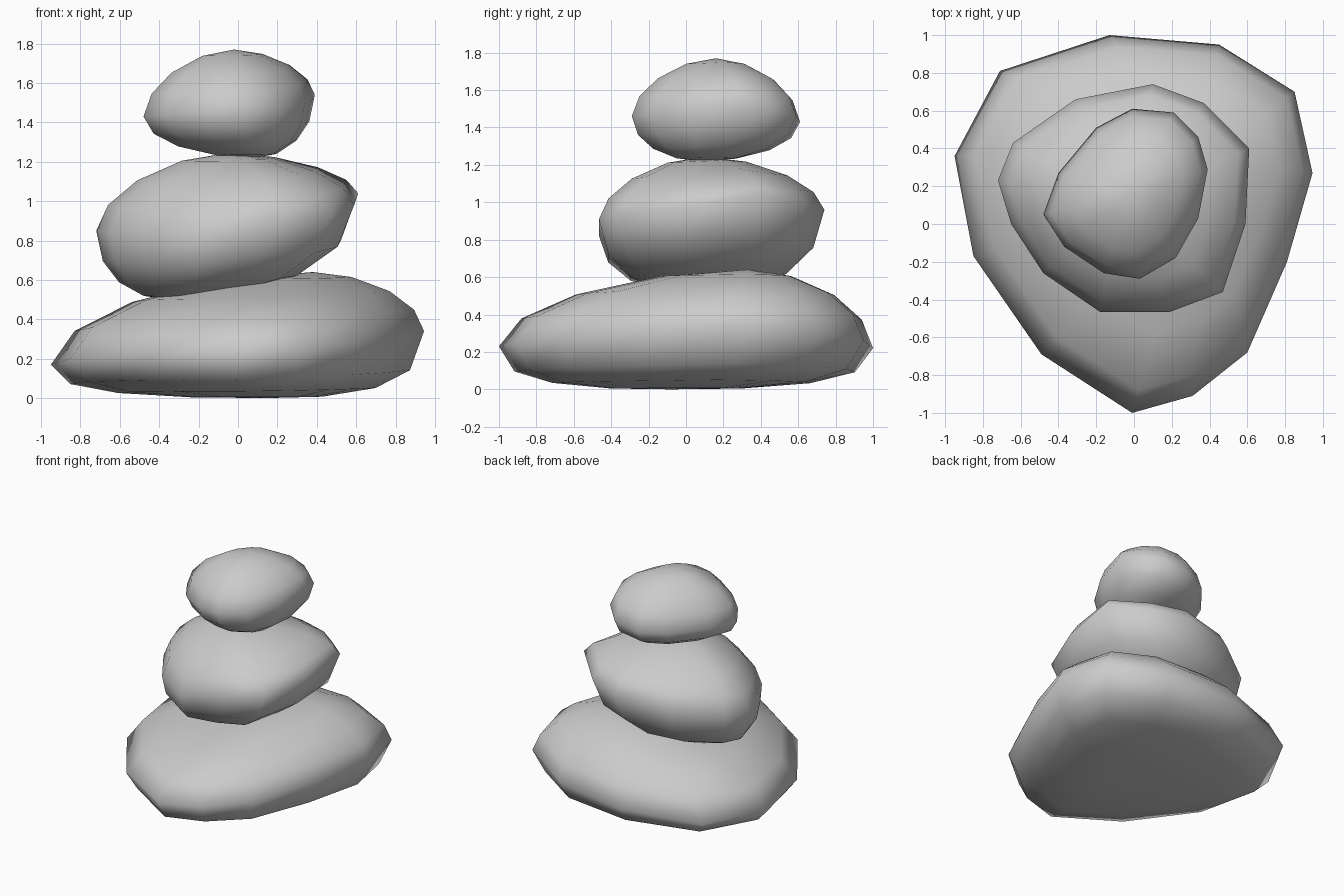
import bpy, bmesh
from mathutils import Vector

if "Cube" in bpy.data.objects:
    bpy.data.objects.remove(bpy.data.objects["Cube"])


def stone(name, rim, top, bottom, p_top=2.0, p_bottom=2.0):
    """Pebble: a widest rim, domed towards a top apex and a bottom apex."""
    bm = bmesh.new()
    rim_pts = [Vector(p) for p in rim]

    def ring(apex, s, p):
        f = (1 - s ** p) ** (1 / p)
        return [bm.verts.new((apex[0] + s * (v.x - apex[0]),
                              apex[1] + s * (v.y - apex[1]),
                              v.z + f * (apex[2] - v.z))) for v in rim_pts]

    steps = (0.91, 0.69, 0.35)
    rings = [ring(bottom, s, p_bottom) for s in reversed(steps)]
    rings.append([bm.verts.new(v) for v in rim_pts])
    rings += [ring(top, s, p_top) for s in steps]
    n = len(rim_pts)
    for a, b in zip(rings, rings[1:]):
        for i in range(n):
            j = (i + 1) % n
            bm.faces.new((a[i], a[j], b[j], b[i]))
    for apex, loop in ((bottom, rings[0]), (top, rings[-1])):
        tip = bm.verts.new(apex)
        for i in range(n):
            bm.faces.new((loop[i], loop[(i + 1) % n], tip))
    bmesh.ops.recalc_face_normals(bm, faces=bm.faces[:])
    for f in bm.faces:
        f.smooth = True
    mesh = bpy.data.meshes.new(name)
    bm.to_mesh(mesh)
    bm.free()
    obj = bpy.data.objects.new(name, mesh)
    bpy.context.collection.objects.link(obj)
    return obj


# Wide base stone
stone("bottom_stone",
      [(-0.95, 0.36, 0.17), (-0.85, -0.17, 0.20), (-0.49, -0.69, 0.22),
       (-0.01, -1.0, 0.23), (0.31, -0.91, 0.25), (0.60, -0.68, 0.28),
       (0.81, -0.20, 0.31), (0.945, 0.27, 0.34), (0.85, 0.70, 0.31),
       (0.45, 0.95, 0.26), (-0.13, 1.0, 0.22), (-0.71, 0.81, 0.18)],
      top=(0.38, 0.33, 0.64), bottom=(0.15, -0.08, 0.0),
      p_top=1.82, p_bottom=2.75)

# Tilted middle stone
stone("middle_stone",
      [(-0.72, 0.23, 0.85), (-0.65, 0.0, 0.84), (-0.48, -0.26, 0.82),
       (-0.18, -0.465, 0.82), (0.19, -0.465, 0.91), (0.47, -0.36, 0.93),
       (0.59, 0.0, 0.98), (0.61, 0.40, 1.04), (0.37, 0.64, 0.98),
       (0.10, 0.74, 0.96), (-0.31, 0.66, 0.92), (-0.64, 0.43, 0.88)],
      top=(-0.05, 0.10, 1.245), bottom=(-0.35, 0.08, 0.50),
      p_top=1.72, p_bottom=2.1)

# Small top stone
stone("top_stone",
      [(-0.48, 0.05, 1.43), (-0.37, -0.12, 1.44), (-0.16, -0.26, 1.45),
       (0.03, -0.29, 1.46), (0.22, -0.18, 1.47), (0.34, 0.03, 1.50),
       (0.39, 0.29, 1.54), (0.34, 0.46, 1.50), (0.21, 0.59, 1.46),
       (-0.01, 0.61, 1.43), (-0.20, 0.51, 1.43), (-0.40, 0.27, 1.43)],
      top=(-0.02, 0.16, 1.77), bottom=(0.09, 0.08, 1.22), p_top=1.75)
